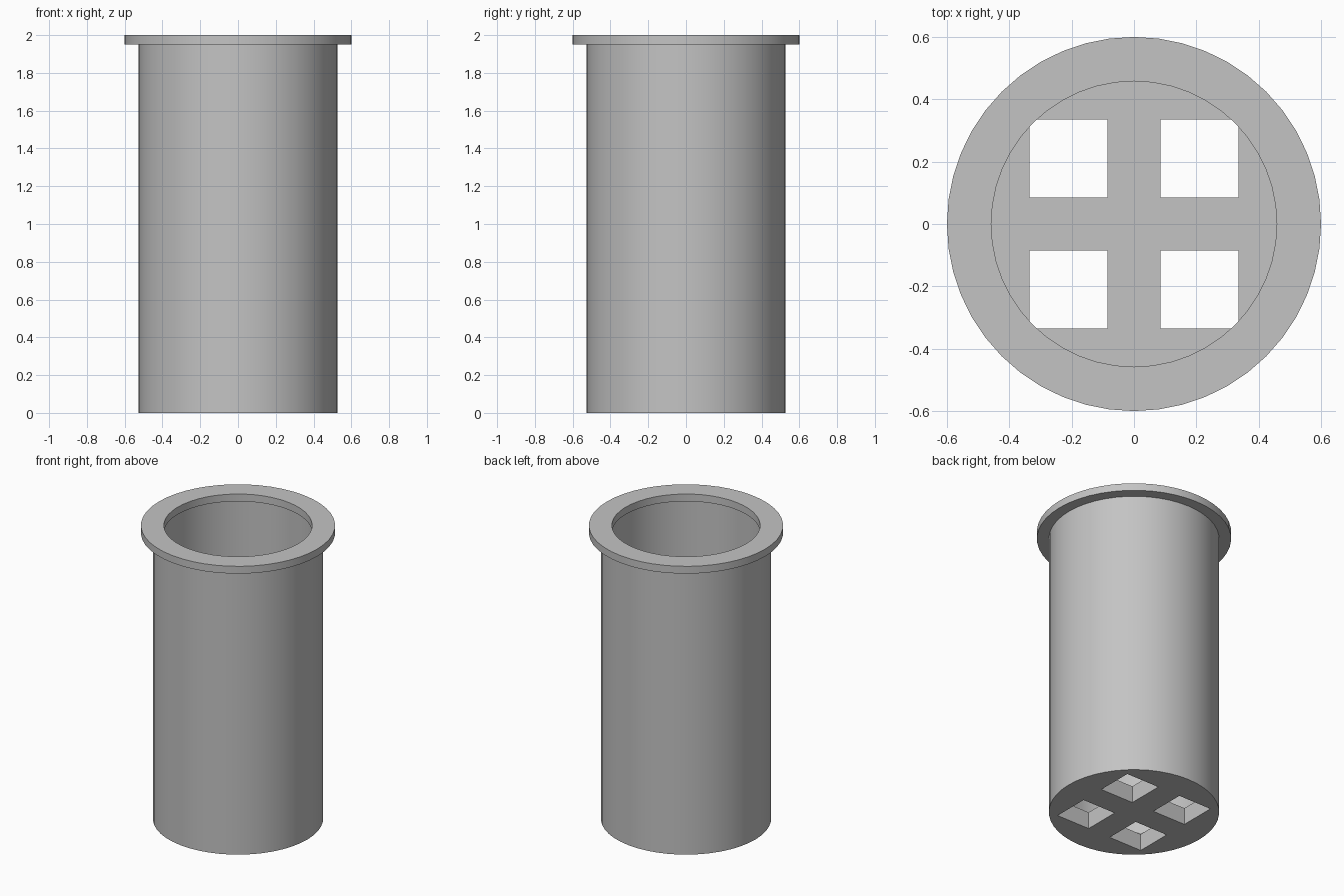
import bpy, bmesh, math

SEGMENTS = 48
HEIGHT = 2.0
LIP = 0.05            # flange thickness
FLOOR = 0.115         # base thickness
BODY_R, BORE_R = 0.526, 0.485
FLANGE_R, MOUTH_R = 0.6, 0.458
HOLE, HOLE_POS = 0.25, 0.21

cube = bpy.data.objects.get("Cube")
if cube:
    bpy.data.objects.remove(cube, do_unlink=True)

grey = bpy.data.materials.new("plain_grey")
grey.use_nodes = True
colour = (0.55, 0.55, 0.55, 1)
grey.diffuse_color = colour
grey.node_tree.nodes["Principled BSDF"].inputs["Base Color"].default_value = colour


def add_object(name, bm):
    mesh = bpy.data.meshes.new(name)
    bmesh.ops.recalc_face_normals(bm, faces=bm.faces)
    bm.to_mesh(mesh)
    bm.free()
    mesh.materials.append(grey)
    obj = bpy.data.objects.new(name, mesh)
    bpy.context.collection.objects.link(obj)
    return obj


# Flanged cup: stacked rings from the base, up the outside and down the bore
bm = bmesh.new()
profile = [(BODY_R, 0), (BODY_R, HEIGHT - LIP), (FLANGE_R, HEIGHT - LIP),
           (FLANGE_R, HEIGHT), (MOUTH_R, HEIGHT), (MOUTH_R, HEIGHT - LIP),
           (BORE_R, HEIGHT - LIP), (BORE_R, FLOOR)]
angles = [math.tau * i / SEGMENTS for i in range(SEGMENTS)]
rings = [[bm.verts.new((r * math.cos(a), r * math.sin(a), z)) for a in angles]
         for r, z in profile]
for low, high in zip(rings, rings[1:]):
    for i in range(SEGMENTS):
        j = (i + 1) % SEGMENTS
        bm.faces.new((low[i], low[j], high[j], high[i]))
bm.faces.new(rings[0])
bm.faces.new(rings[-1])
cup = add_object("flanged_cup", bm)

# Four square drain holes through the base
bm = bmesh.new()
for sx in (-1, 1):
    for sy in (-1, 1):
        box = bmesh.ops.create_cube(bm, size=HOLE)["verts"]
        bmesh.ops.translate(bm, verts=box, vec=(sx * HOLE_POS, sy * HOLE_POS, FLOOR / 2))
cutter = add_object("drain_hole_cutter", bm)
cutter.hide_render = True

cut = cup.modifiers.new("drain_holes", "BOOLEAN")
cut.operation = "DIFFERENCE"
cut.solver = "EXACT"
cut.object = cutter
bpy.ops.object.select_all(action="DESELECT")
cup.select_set(True)
bpy.context.view_layer.objects.active = cup
bpy.ops.object.modifier_apply(modifier=cut.name)
bpy.data.objects.remove(cutter, do_unlink=True)

# Smooth round walls with crisp rims
bpy.ops.object.shade_smooth_by_angle(angle=math.radians(30))
